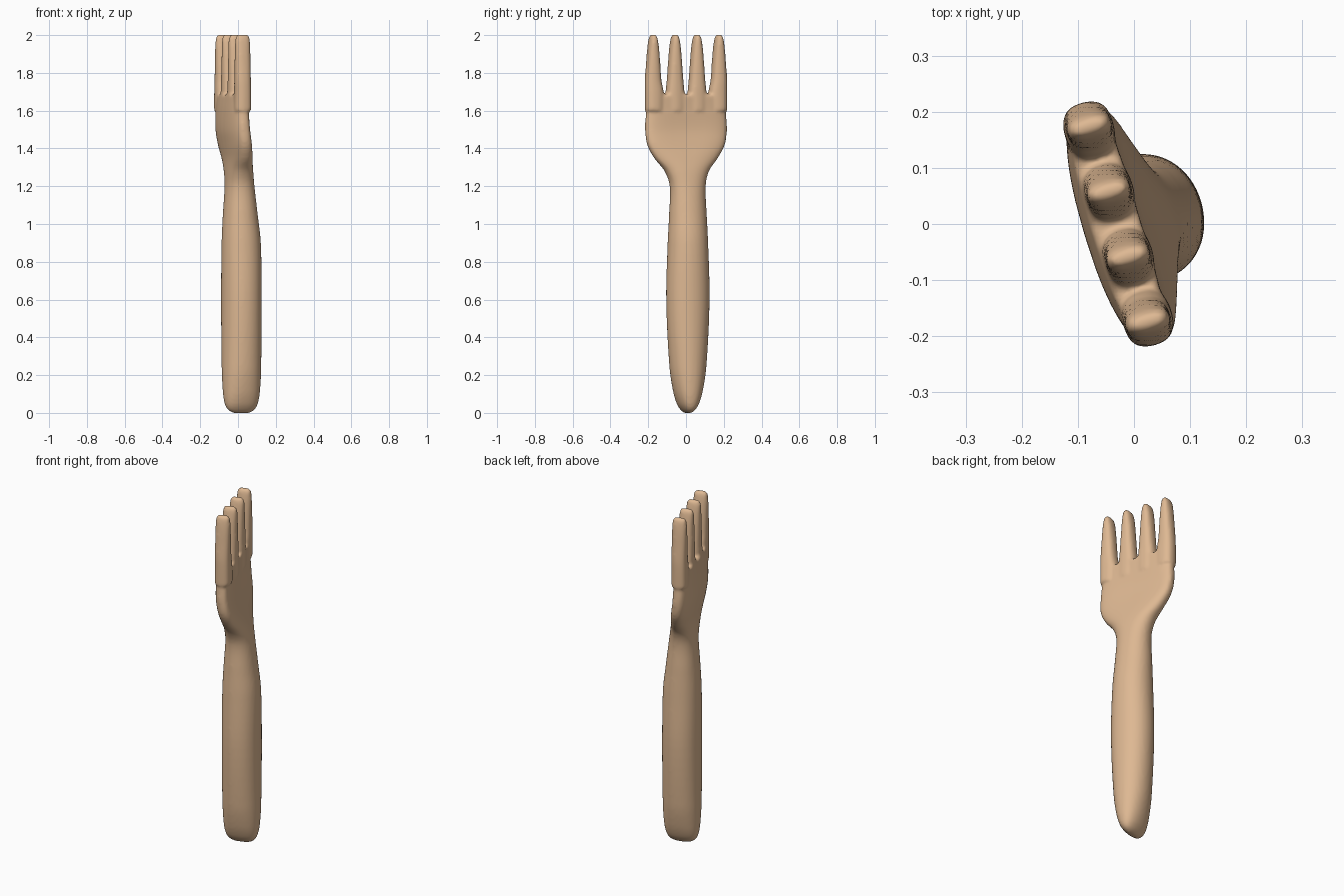
import bpy, bmesh, math

if "Cube" in bpy.data.objects:
    bpy.data.objects.remove(bpy.data.objects["Cube"])

A = math.radians(16.7)          # the whole fork is turned about z
N = 40

mat = bpy.data.materials.new("tan wood")
mat.diffuse_color = (0.73, 0.48, 0.29, 1)
mat.use_nodes = True
mat.node_tree.nodes["Principled BSDF"].inputs["Base Color"].default_value = mat.diffuse_color
bm = bmesh.new()


def spline(keys, steps=6):
    """Smooth Catmull-Rom in-betweens for the section table."""
    out = []
    for i in range(len(keys) - 1):
        p = [keys[max(0, min(len(keys) - 1, i + k))] for k in (-1, 0, 1, 2)]
        for s in range(steps):
            t = s / steps
            row = []
            for a, b, c, d, za, zb, zc, zd in zip(*p, *[[q[0]] * len(q) for q in p]):
                h = zc - zb
                m1 = (c - a) / (zc - za) * h
                m2 = (d - b) / (zd - zb) * h
                row.append((2*t**3 - 3*t*t + 1)*b + (t**3 - 2*t*t + t)*m1
                           + (3*t*t - 2*t**3)*c + (t**3 - t*t)*m2)
            out.append(row)
    out.append(keys[-1])
    return out


def loft(keys):
    """Section rows: z, centre x, centre y, half thickness, half width, exponent, bow."""
    rings = []
    for z, cx, cy, hu, hv, e, bow in spline(keys):
        ring = []
        for i in range(N):
            a = 2 * math.pi * i / N
            c, s = math.cos(a), math.sin(a)
            u = hu * math.copysign(abs(c) ** (2 / e), c)
            v = hv * math.copysign(abs(s) ** (2 / e), s)
            u -= bow * (1 - (v / hv) ** 2)
            ring.append(bm.verts.new((cx + u*math.cos(A) - v*math.sin(A),
                                      cy + u*math.sin(A) + v*math.cos(A), z)))
        rings.append(ring)
    for r, q in zip(rings, rings[1:]):
        for i in range(N):
            j = (i + 1) % N
            bm.faces.new((r[i], r[j], q[j], q[i]))
    bm.faces.new(rings[0][::-1])
    bm.faces.new(rings[-1])


# handle, neck and blade
loft([
    (0.000, 0.017, 0.010, 0.045, 0.014, 2.3, 0),
    (0.015, 0.017, 0.010, 0.072, 0.032, 2.3, 0),
    (0.050, 0.017, 0.010, 0.090, 0.054, 2.3, 0),
    (0.120, 0.018, 0.010, 0.100, 0.076, 2.2, 0),
    (0.250, 0.018, 0.010, 0.105, 0.097, 2.1, 0),
    (0.600, 0.018, 0.010, 0.106, 0.115, 2.1, 0),
    (0.900, 0.017, 0.010, 0.103, 0.107, 2.1, 0),
    (1.050, 0.012, 0.010, 0.091, 0.100, 2.1, 0),
    (1.200, 0.008, 0.009, 0.076, 0.096, 2.2, 0),
    (1.280, 0.004, 0.004, 0.070, 0.120, 2.3, 0.002),
    (1.350, -0.002, 0.000, 0.062, 0.175, 2.4, 0.006),
    (1.420, -0.012, 0.000, 0.057, 0.213, 2.7, 0.012),
    (1.500, -0.023, 0.000, 0.053, 0.224, 2.9, 0.015),
    (1.600, -0.028, 0.000, 0.049, 0.219, 3.0, 0.010),
    (1.685, -0.028, 0.000, 0.044, 0.213, 3.0, 0.004),
])

# four tines
for y in (-0.174, -0.058, 0.058, 0.174):
    x = -0.028 - math.tan(A) * y
    k = 0.97 if abs(y) > 0.1 else 1.0
    loft([(z, x, y * (k if z < 1.75 else 1), hu, hv, 2.6, 0) for z, hu, hv in (
        (1.600, 0.045, 0.048), (1.700, 0.044, 0.049), (1.760, 0.043, 0.043),
        (1.850, 0.042, 0.036), (1.920, 0.041, 0.030), (1.970, 0.040, 0.023),
        (1.992, 0.036, 0.017), (2.003, 0.028, 0.009))])

me = bpy.data.meshes.new("fork")
bm.to_mesh(me)
bm.free()
me.materials.append(mat)
fork = bpy.data.objects.new("fork", me)
bpy.context.collection.objects.link(fork)

# fuse into one soft, rounded body
rm = fork.modifiers.new("fuse", 'REMESH')
rm.mode = 'VOXEL'
rm.voxel_size = 0.008
rm.use_smooth_shade = True
sm = fork.modifiers.new("soften", 'SMOOTH')
sm.factor = 0.5
sm.iterations = 8
